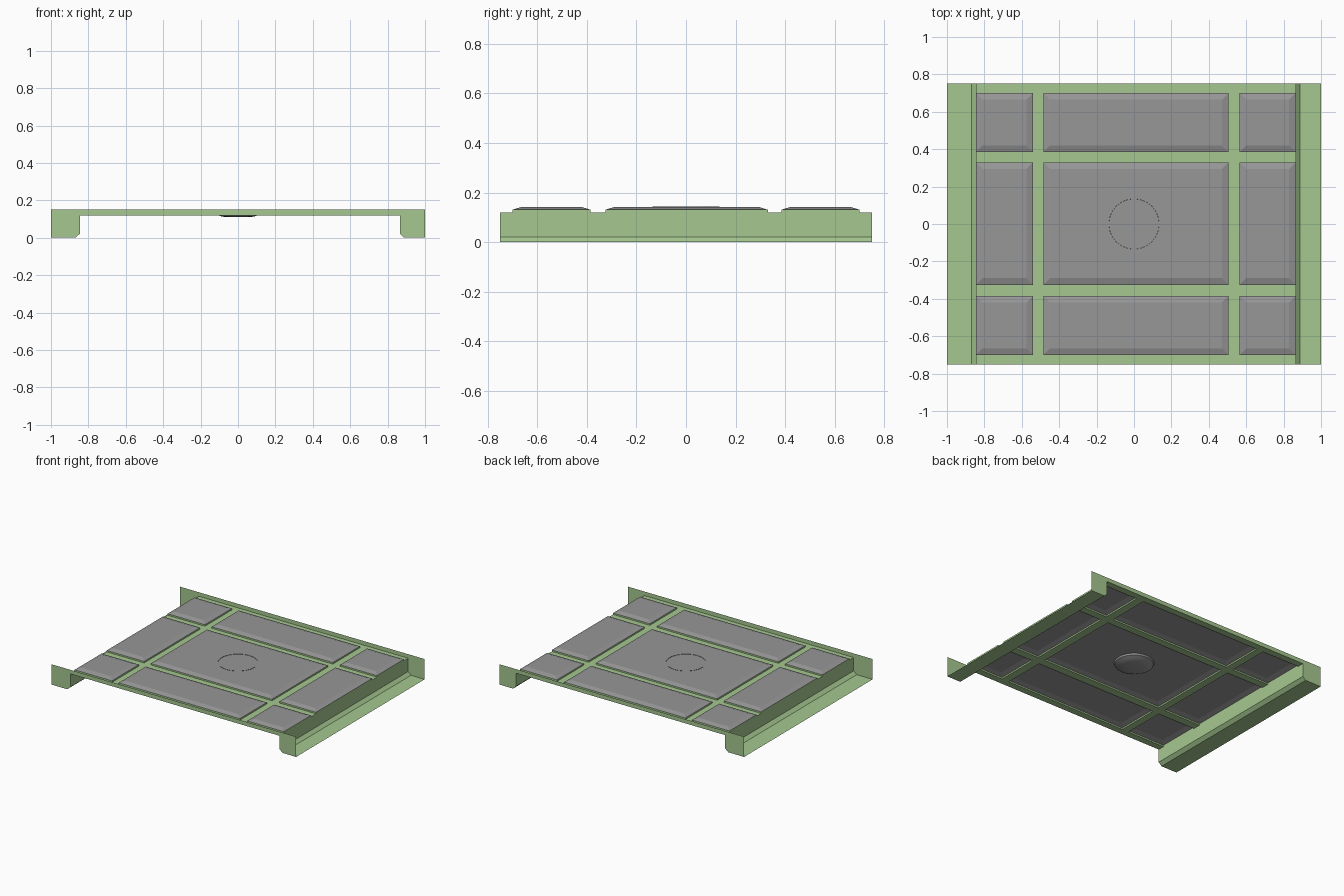
import bpy, bmesh, math
from mathutils import Vector

if "Cube" in bpy.data.objects:
    bpy.data.objects.remove(bpy.data.objects["Cube"])


def material(name, rgb):
    m = bpy.data.materials.new(name)
    m.diffuse_color = (*rgb, 1)
    m.use_nodes = True
    m.node_tree.nodes["Principled BSDF"].inputs["Base Color"].default_value = m.diffuse_color
    return m


GREEN = material("pale green", (0.38, 0.58, 0.28))
GREY = material("mid grey", (0.31, 0.31, 0.31))

XS = [(-0.845, -0.54), (-0.485, 0.505), (0.565, 0.865)]   # panel columns
YS = [(-0.70, -0.385), (-0.325, 0.33), (0.385, 0.70)]     # panel rows
Y = 0.75
LOW, RIM, TOP = 0.12, 0.131, 0.142


def face(bm, pts, direction):
    f = bm.faces.new([bm.verts.new(p) for p in pts])
    f.normal_update()
    if f.normal.dot(Vector(direction)) < 0:
        f.normal_flip()
    return f


def finish(bm, name, mat):
    bmesh.ops.remove_doubles(bm, verts=bm.verts[:], dist=1e-5)
    me = bpy.data.meshes.new(name)
    bm.to_mesh(me)
    bm.free()
    me.materials.append(mat)
    ob = bpy.data.objects.new(name, me)
    bpy.context.collection.objects.link(ob)
    return ob


def rect(x0, x1, y0, y1, z):
    return [(x0, y0, z), (x1, y0, z), (x1, y1, z), (x0, y1, z)]


# ribs between the panels, with the upright recess sides
bm = bmesh.new()
xs = [v for c in XS for v in c]
ys = [-Y] + [v for r in YS for v in r] + [Y]
for i in range(5):
    for j in range(7):
        if i % 2 or j % 2 == 0:
            face(bm, rect(xs[i], xs[i + 1], ys[j], ys[j + 1], LOW), (0, 0, -1))
for x0, x1 in XS:
    for y0, y1 in YS:
        a, b = rect(x0, x1, y0, y1, LOW), rect(x0, x1, y0, y1, RIM)
        mid = Vector(((x0 + x1) / 2, (y0 + y1) / 2, 0))
        for k in range(4):
            n = (k + 1) % 4
            inward = mid - (Vector(a[k]) + Vector(a[n])) / 2
            face(bm, [a[k], a[n], b[n], b[k]], (inward.x, inward.y, 0))
finish(bm, "ceiling_ribs", GREEN)

# recessed panels with sloped borders
bm = bmesh.new()
s = 0.035
for x0, x1 in XS:
    for y0, y1 in YS:
        a = rect(x0, x1, y0, y1, RIM)
        b = rect(x0 + s, x1 - s, y0 + s, y1 - s, TOP)
        face(bm, b, (0, 0, -1))
        for k in range(4):
            n = (k + 1) % 4
            face(bm, [a[k], a[n], b[n], b[k]], (0, 0, -1))
finish(bm, "recessed_panels", GREY)

# side beams: open sections of wall, chamfer and underside
LEFT = [(-1, 0), (-0.87, 0), (-0.845, 0.022), (-0.845, LOW)]
RIGHT = [(1, 0), (0.888, 0), (0.865, 0.022), (0.865, LOW)]
for name, prof, inward in (("left_beam", LEFT, 1), ("right_beam", RIGHT, -1)):
    bm = bmesh.new()
    for (xa, za), (xb, zb) in zip(prof, prof[1:]):
        face(bm, [(xa, -Y, za), (xb, -Y, zb), (xb, Y, zb), (xa, Y, za)],
             (inward, 0, -1))
    finish(bm, name, GREEN)

# thin end plates following the section
outline = LEFT + RIGHT[::-1] + [(1, 0.15), (-1, 0.15)]
for name, y in (("front_end_plate", -Y), ("back_end_plate", Y)):
    bm = bmesh.new()
    face(bm, [(x, y, z) for x, z in outline], (0, y, 0))
    finish(bm, name, GREEN)

# shallow round lamp hanging from the middle panel
bm = bmesh.new()
prof = [(0.135, 0.144), (0.13, 0.13), (0.107, 0.12), (0.085, 0.113), (0.05, 0.11)]
N = 24
rings = [[(r * math.cos(2 * math.pi * k / N), r * math.sin(2 * math.pi * k / N), z)
          for k in range(N)] for r, z in prof]
for a, b in zip(rings, rings[1:]):
    for k in range(N):
        n = (k + 1) % N
        face(bm, [a[k], a[n], b[n], b[k]], (a[k][0] * 0.1, a[k][1] * 0.1, -1))
face(bm, rings[-1], (0, 0, -1))
lamp = finish(bm, "ceiling_lamp", GREY)
bpy.context.view_layer.objects.active = lamp
lamp.select_set(True)
bpy.ops.object.shade_smooth_by_angle(angle=math.radians(30))
